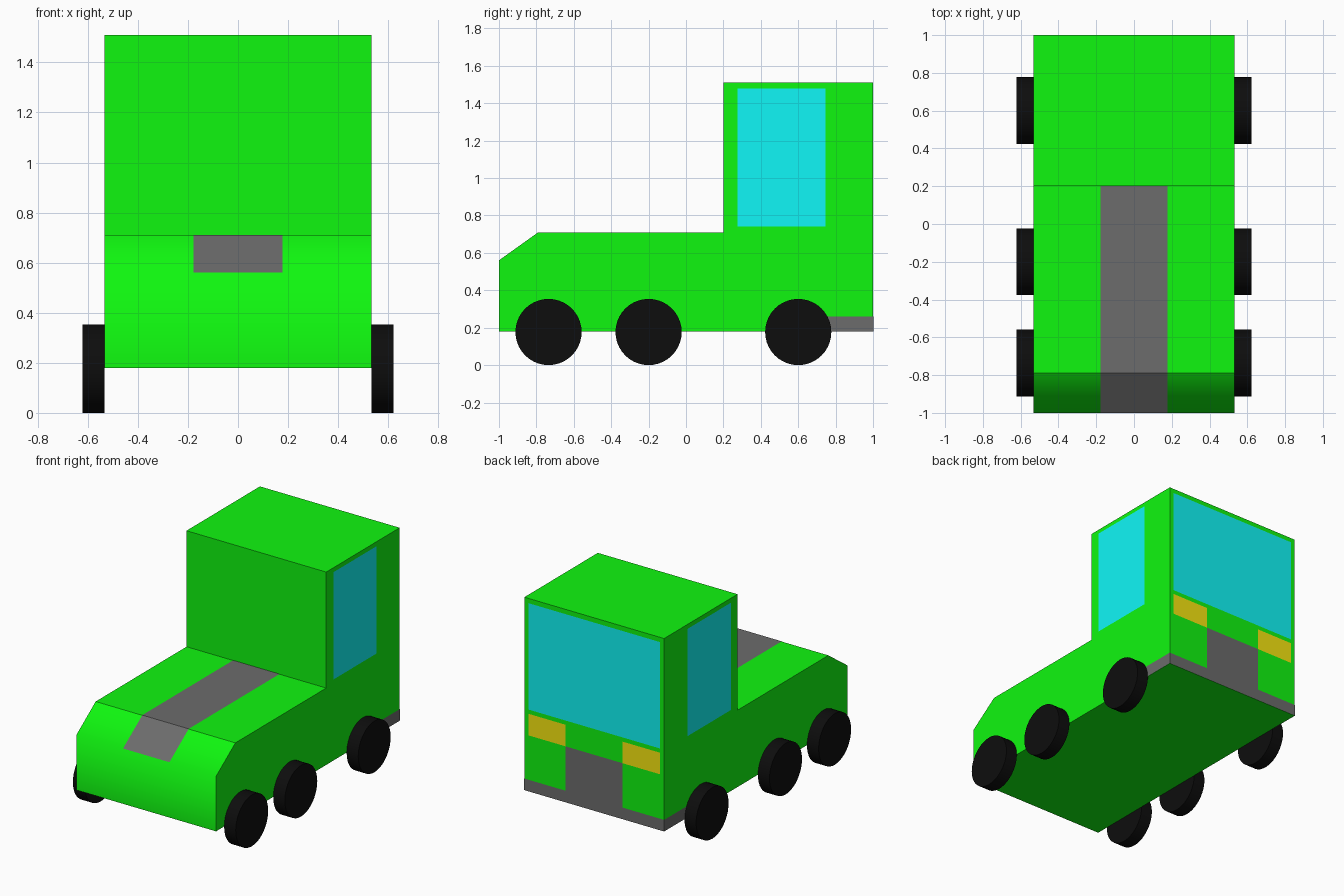
import bpy, bmesh, math

if "Cube" in bpy.data.objects:
    bpy.data.objects.remove(bpy.data.objects["Cube"])

W = 0.533          # half width of the body
GAP = 0.0015       # how far painted panels sit off the body


def material(name, color):
    m = bpy.data.materials.new(name)
    m.diffuse_color = (*color, 1)
    m.use_nodes = True
    m.node_tree.nodes["Principled BSDF"].inputs["Base Color"].default_value = m.diffuse_color
    return m


GREEN = material("green_paint", (0.005, 0.93, 0.005))
GREY = material("dark_grey", (0.15, 0.15, 0.15))
GLASS = material("cyan_glass", (0.005, 0.93, 0.93))
YELLOW = material("yellow_light", (0.93, 0.8, 0.005))
BLACK = material("black_rubber", (0.004, 0.004, 0.004))


def finish(name, bm, mat):
    mesh = bpy.data.meshes.new(name)
    bm.to_mesh(mesh)
    bm.free()
    mesh.materials.append(mat)
    obj = bpy.data.objects.new(name, mesh)
    bpy.context.collection.objects.link(obj)
    return obj


def ribbon(name, mat, *quads):
    """Flat panels given as quads wound to face outwards."""
    bm = bmesh.new()
    for q in quads:
        bm.faces.new([bm.verts.new(p) for p in q])
    bmesh.ops.remove_doubles(bm, verts=bm.verts, dist=1e-5)
    return finish(name, bm, mat)


def back_quad(x0, x1, z0, z1):
    y = 1 + GAP
    return [(x1, y, z0), (x0, y, z0), (x0, y, z1), (x1, y, z1)]


def side_quad(s, y0, y1, z0, z1):
    x = s * (W + GAP)
    q = [(x, y0, z0), (x, y1, z0), (x, y1, z1), (x, y0, z1)]
    return q if s > 0 else q[::-1]


# Body: side profile swept across the width
profile = [(-1, 0.18), (1, 0.18), (1, 1.51), (0.2, 1.51),
           (0.2, 0.71), (-0.79, 0.71), (-1, 0.56)]
bm = bmesh.new()
face = bm.faces.new([bm.verts.new((-W, y, z)) for y, z in profile])
new = bmesh.ops.extrude_face_region(bm, geom=[face], use_keep_orig=True)["geom"]
bmesh.ops.translate(bm, vec=(2 * W, 0, 0),
                    verts=[v for v in new if isinstance(v, bmesh.types.BMVert)])
bmesh.ops.recalc_face_normals(bm, faces=bm.faces)
for f in bm.faces:
    f.smooth = True
# only the nose edge is shaded smooth
for e in bm.edges:
    e.smooth = all(abs(v.co.y + 1) < 1e-4 and abs(v.co.z - 0.56) < 1e-4 for v in e.verts)
finish("body", bm, GREEN)

# Hood stripe running over the hood and down the sloped nose
path = [(0.2, 0.71 + GAP), (-0.79, 0.71 + GAP), (-1, 0.56 + GAP)]
S = 0.177
ribbon("hood_stripe", GREY, *[
    [(-S, *a), (-S, *b), (S, *b), (S, *a)] for a, b in zip(path, path[1:])])

# Windows
for side, s in (("right", 1), ("left", -1)):
    ribbon(side + "_window", GLASS, side_quad(s, 0.275, 0.745, 0.74, 1.48))
ribbon("rear_window", GLASS, back_quad(-0.502, 0.502, 0.744, 1.478))

# Rear lights
ribbon("right_rear_light", YELLOW, back_quad(0.217, 0.502, 0.566, 0.715))
ribbon("left_rear_light", YELLOW, back_quad(-0.502, -0.217, 0.566, 0.715))

# Rear panel and the bumper band wrapping round to the sides
ribbon("rear_panel", GREY, back_quad(-0.217, 0.217, 0.26, 0.566))
ribbon("rear_bumper", GREY, back_quad(-W - GAP, W + GAP, 0.18, 0.26),
       *[side_quad(s, 0.74, 1 + GAP, 0.18, 0.26) for s in (1, -1)])

# Wheels: three on each side
R, T = 0.177, 0.088
for side, s in (("right", 1), ("left", -1)):
    for place, y in (("front", -0.735), ("middle", -0.2), ("rear", 0.6)):
        bpy.ops.mesh.primitive_cylinder_add(
            vertices=40, radius=R, depth=T,
            location=(s * (W + T / 2), y, R), rotation=(0, math.pi / 2, 0))
        wheel = bpy.context.object
        wheel.name = f"{place}_{side}_wheel"
        wheel.data.materials.append(BLACK)
        bpy.ops.object.shade_smooth_by_angle()
